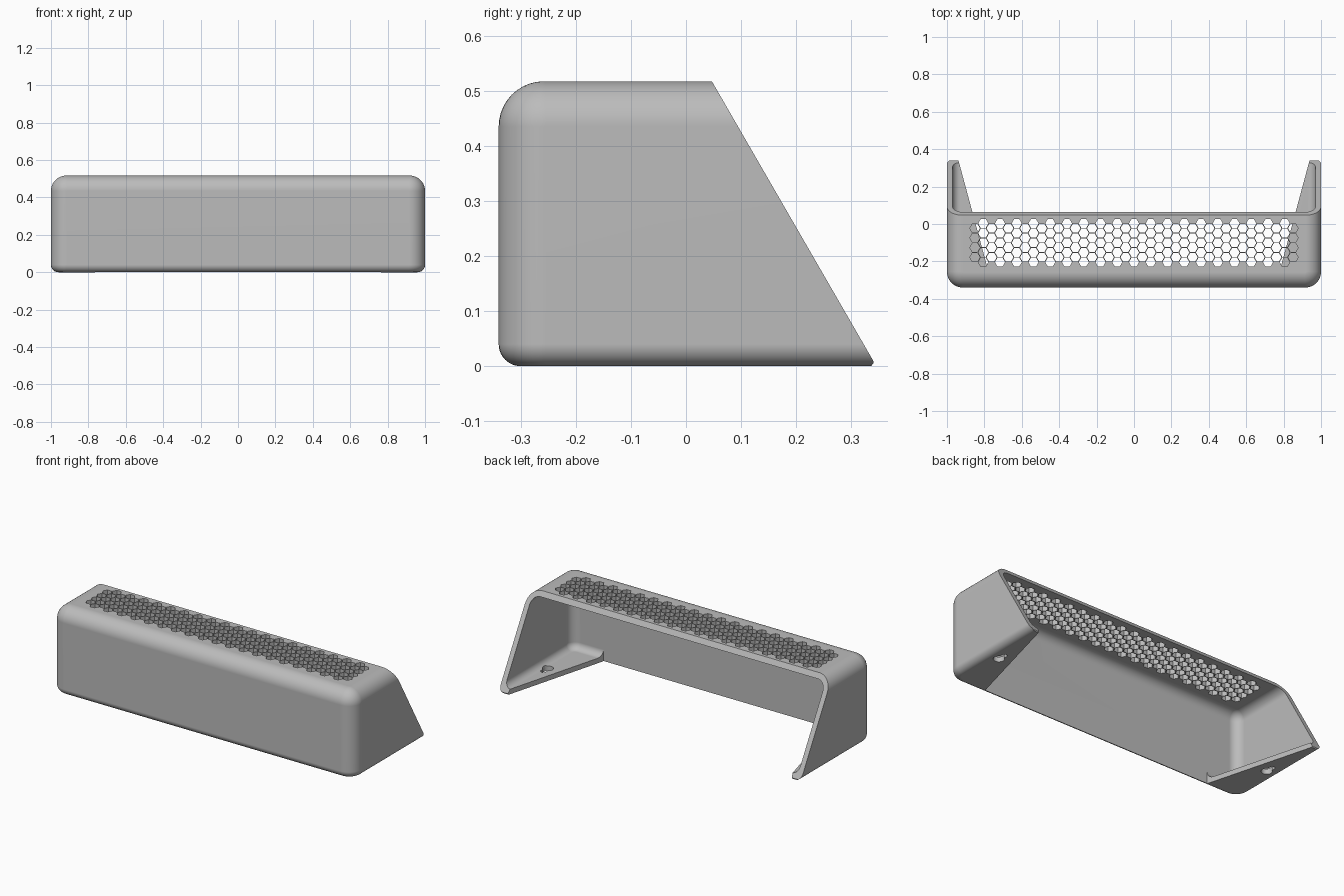
import bpy, bmesh
from math import pi, cos, sin, sqrt

default = bpy.data.objects.get("Cube")
if default:
    bpy.data.objects.remove(default)

WALL, TOP, FRONT = 0.03, 0.517, -0.34

grey = bpy.data.materials.new("plain_grey")
grey.use_nodes = True
grey.diffuse_color = (0.5, 0.5, 0.5, 1)
grey.node_tree.nodes["Principled BSDF"].inputs["Base Color"].default_value = (0.5, 0.5, 0.5, 1)


def make_object(name, bm, helper=False):
    bmesh.ops.recalc_face_normals(bm, faces=bm.faces[:])
    mesh = bpy.data.meshes.new(name)
    bm.to_mesh(mesh)
    bm.free()
    mesh.materials.append(grey)
    obj = bpy.data.objects.new(name, mesh)
    bpy.context.collection.objects.link(obj)
    obj.hide_render = helper
    return obj


def arc(cx, cy, r, start, end, steps):
    return [(cx + r * cos(start + (end - start) * i / steps),
             cy + r * sin(start + (end - start) * i / steps)) for i in range(steps + 1)]


def rounded_block(half_x, y0, y1, z0, z1, corner, low_r, high_r, steps=10):
    """Stack rounded rectangles, inset at the bottom and top to form fillets."""
    levels = [(low_r * (1 - sin(a)), z0 + low_r * (1 - cos(a)))
              for a in (pi / 2 * i / steps for i in range(steps + 1))]
    levels += [(high_r * (1 - cos(a)), z1 - high_r * (1 - sin(a)))
               for a in (pi / 2 * i / steps for i in range(steps + 1))]
    bm = bmesh.new()
    rings = []
    for inset, z in levels:
        outline = []
        for k, (x, y) in enumerate([(half_x - corner, y1 - corner), (corner - half_x, y1 - corner),
                                    (corner - half_x, y0 + corner), (half_x - corner, y0 + corner)]):
            outline += arc(x, y, corner - inset, k * pi / 2, (k + 1) * pi / 2, steps)
        rings.append([bm.verts.new((x, y, z)) for x, y in outline])
    n = len(rings[0])
    for a, b in zip(rings, rings[1:]):
        for i in range(n):
            bm.faces.new((a[i], a[(i + 1) % n], b[(i + 1) % n], b[i]))
    bm.faces.new(rings[0][::-1])
    bm.faces.new(rings[-1])
    return bm


def prism(bm, outline, z0, z1):
    low = [bm.verts.new((x, y, z0)) for x, y in outline]
    high = [bm.verts.new((x, y, z1)) for x, y in outline]
    n = len(outline)
    bm.faces.new(low[::-1])
    bm.faces.new(high)
    for i in range(n):
        bm.faces.new((low[i], low[(i + 1) % n], high[(i + 1) % n], high[i]))


def cut(obj, cutter):
    mod = obj.modifiers.new("cut", 'BOOLEAN')
    mod.operation, mod.solver, mod.object = 'DIFFERENCE', 'EXACT', cutter
    bpy.context.view_layer.objects.active = obj
    bpy.ops.object.modifier_apply(modifier=mod.name)
    bpy.data.objects.remove(cutter)


# Outer body, sliced by the slanted back and softened at the foot tips
bm = rounded_block(1, FRONT, 1, 0, TOP, 0.085, 0.04, 0.082)
for point, normal in [((0, 0.047, TOP), (0, 0.866, 0.5)),
                      ((0, 0.34, 0), (0, 1, 0)),
                      ((0, 0.336, 0), (0, 0.8, -0.6))]:
    geom = bm.verts[:] + bm.edges[:] + bm.faces[:]
    result = bmesh.ops.bisect_plane(bm, geom=geom, plane_co=point, plane_no=normal, clear_outer=True)
    rim = [e for e in result["geom_cut"] if isinstance(e, bmesh.types.BMEdge)]
    bmesh.ops.contextual_create(bm, geom=rim)
shell = make_object("cover_shell", bm)

# Hollow inside, open at the back
cut(shell, make_object("cavity_cutter", rounded_block(
    1 - WALL, FRONT + WALL, 1.2, WALL, TOP - WALL, 0.056, 0.04, 0.052), True))

# Tapered floor opening that leaves a foot on each side
bm = bmesh.new()
y0, y1 = FRONT + WALL, 0.6
x0, x1 = 0.763, 0.763 + (y1 - y0) * 0.27
prism(bm, [(-x0, y0), (x0, y0), (x1, y1), (-x1, y1)], -0.1, 0.08)
cut(shell, make_object("floor_cutter", bm, True))

# Honeycomb vent in the top
bm = bmesh.new()
pitch, radius = 0.0517, 0.047 / sqrt(3)
for col in range(-19, 20):
    odd = col % 2
    for row in range(4 if odd else 5):
        x = col * pitch * sqrt(3) / 2
        y = 0.003 - (row + odd / 2) * pitch
        prism(bm, arc(x, y, radius, 0, 2 * pi, 6)[:-1], TOP - 0.06, TOP + 0.05)
cut(shell, make_object("vent_cutter", bm, True))

# Keyhole slots in both feet
bm = bmesh.new()
for side in (-1, 1):
    x, y = side * 0.92, -0.01
    outline = arc(x, y, 0.03, pi * 2 / 3, pi * 7 / 3, 20)
    outline += arc(x, y + 0.045, 0.015, 0, pi, 8)
    prism(bm, outline, -0.05, 0.06)
cut(shell, make_object("keyhole_cutter", bm, True))

# Smooth fillets with crisp edges
bpy.ops.object.select_all(action='DESELECT')
shell.select_set(True)
bpy.context.view_layer.objects.active = shell
bpy.ops.object.shade_smooth_by_angle(angle=pi / 6)
shell.modifiers.new("even_normals", 'WEIGHTED_NORMAL').keep_sharp = True
